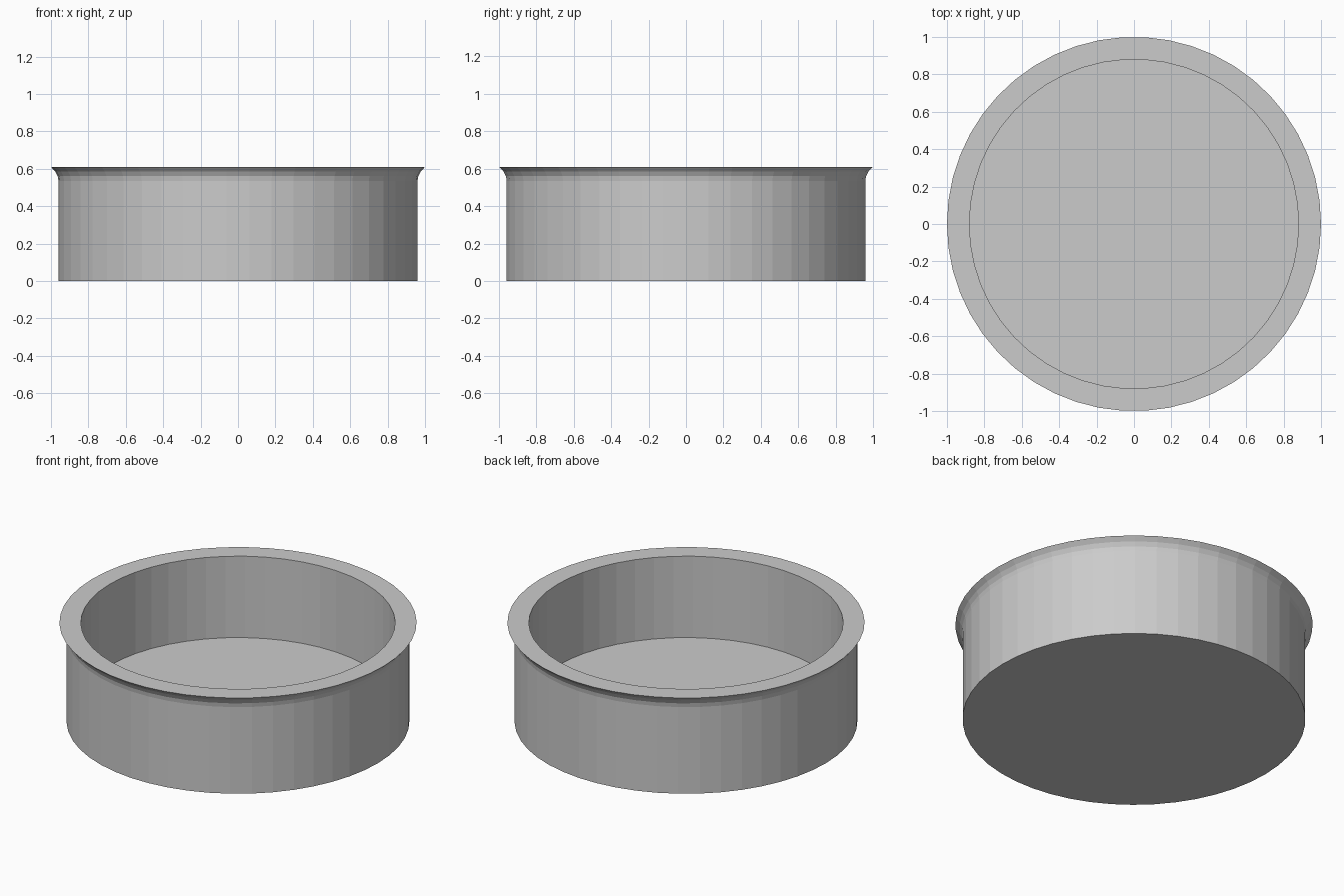
import bpy, bmesh
from math import cos, sin, pi

if "Cube" in bpy.data.objects:
    bpy.data.objects.remove(bpy.data.objects["Cube"])

SIDES = 50


def lathe(name, profile, sides=SIDES):
    """Revolve an (r, z) profile about z and cap both ends."""
    bm = bmesh.new()
    rings = [[bm.verts.new((r * cos(2 * pi * i / sides), r * sin(2 * pi * i / sides), z))
              for i in range(sides)] for r, z in profile]
    for a, b in zip(rings, rings[1:]):
        for i in range(sides):
            j = (i + 1) % sides
            bm.faces.new((a[i], a[j], b[j], b[i]))
    bm.faces.new(rings[0][::-1])
    bm.faces.new(rings[-1])
    bmesh.ops.recalc_face_normals(bm, faces=bm.faces)
    mesh = bpy.data.meshes.new(name)
    bm.to_mesh(mesh)
    bm.free()
    obj = bpy.data.objects.new(name, mesh)
    bpy.context.collection.objects.link(obj)
    return obj


# Round dish: straight wall, concave flare under the lip, flat rim, inner wall and floor
STEPS = 4
flare = [(1.0 - 0.04 * cos(t), 0.53 + 0.08 * sin(t))
         for t in (k * 0.5 * pi / STEPS for k in range(STEPS + 1))]
# Pull the arc's end off the horizontal so the lip stays a crisp wedge
flare = [(0.96, 0.535), (0.964, 0.56), (0.977, 0.585), (1.0, 0.61)]
lathe("round_dish", [(0.96, 0.0)] + flare + [(0.88, 0.61), (0.88, 0.107)])
